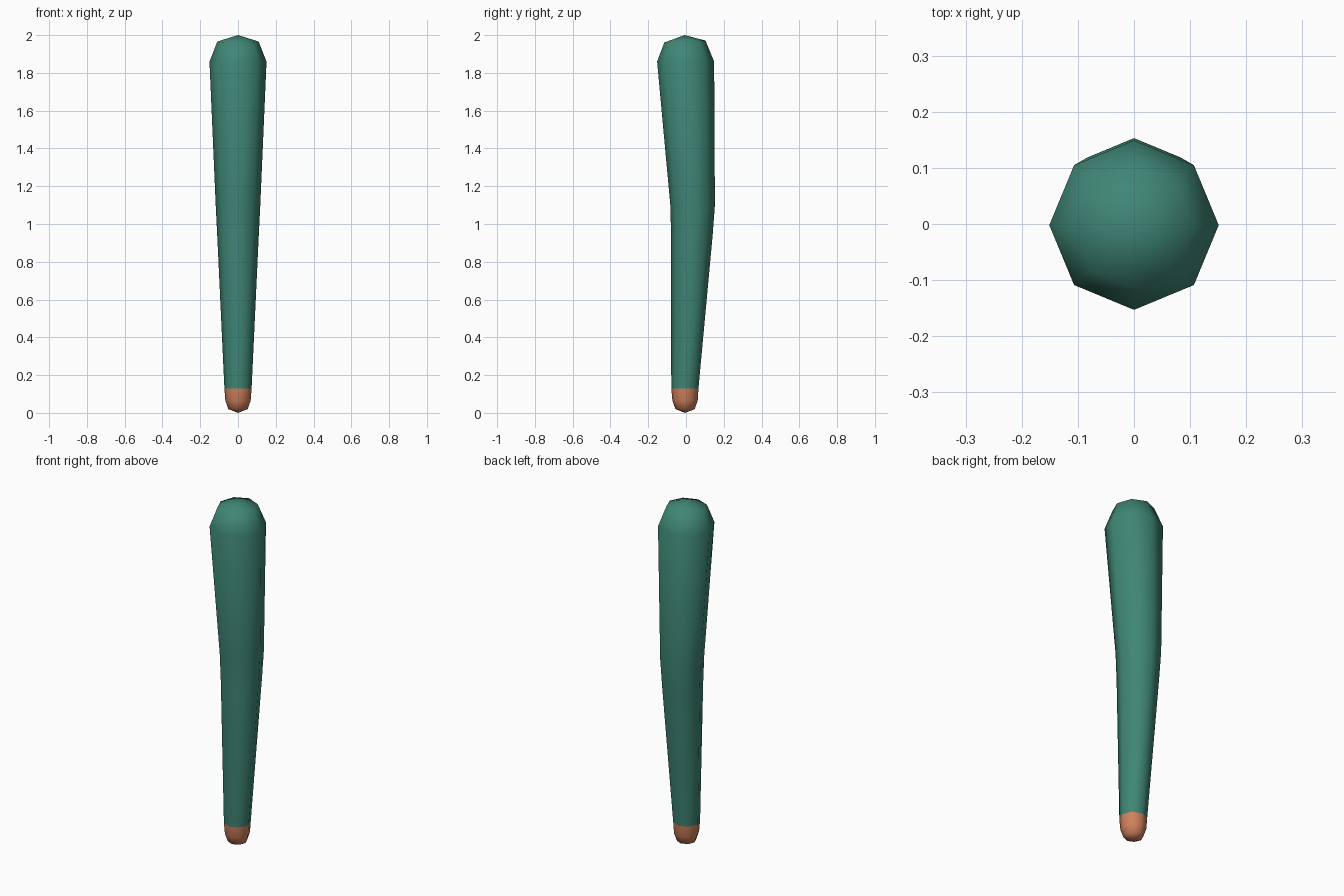
import bpy, bmesh, math

if "Cube" in bpy.data.objects:
    bpy.data.objects.remove(bpy.data.objects["Cube"])

SIDES = 8


def material(name, rgb):
    m = bpy.data.materials.new(name)
    m.diffuse_color = (*rgb, 1)
    m.use_nodes = True
    m.node_tree.nodes["Principled BSDF"].inputs["Base Color"].default_value = m.diffuse_color
    return m


sleeve_mat = material("teal cloth", (0.05, 0.24, 0.18))
skin_mat = material("warm skin", (0.64, 0.22, 0.11))

# Arm stations: height, radius, centre y, tilt (rise per unit of y)
RINGS = [
    (0.020, 0.051, -0.005, 0.0),
    (0.065, 0.067, -0.005, 0.0),
    (0.130, 0.072, -0.006, 0.0),
    (0.940, 0.110, 0.031, 0.0),
    (1.100, 0.118, 0.035, 0.0),
    (1.860, 0.151, -0.002, 0.0),
    (1.966, 0.109, -0.006, 0.05),
]
CUFF = 0.130

bm = bmesh.new()
loops = []
for z, r, yc, tilt in RINGS:
    loop = []
    for i in range(SIDES):
        a = 2 * math.pi * i / SIDES
        y = r * math.sin(a)
        loop.append(bm.verts.new((r * math.cos(a), yc + y, z + y * tilt)))
    loops.append(loop)

# Tube walls
for lo, hi in zip(loops, loops[1:]):
    for i in range(SIDES):
        j = (i + 1) % SIDES
        bm.faces.new((lo[i], lo[j], hi[j], hi[i]))

# Rounded fingertip end and shoulder end
tip = bm.verts.new((0, -0.005, 0))
crown = bm.verts.new((0, -0.008, 2.0))
for i in range(SIDES):
    j = (i + 1) % SIDES
    bm.faces.new((tip, loops[0][j], loops[0][i]))
    bm.faces.new((crown, loops[-1][i], loops[-1][j]))

# Bare hand below the cuff, sleeve above
for f in bm.faces:
    f.smooth = True
    f.material_index = 1 if f.calc_center_median().z < CUFF else 0
bmesh.ops.recalc_face_normals(bm, faces=bm.faces)

mesh = bpy.data.meshes.new("arm")
bm.to_mesh(mesh)
bm.free()
mesh.materials.append(sleeve_mat)
mesh.materials.append(skin_mat)
arm = bpy.data.objects.new("sleeved_arm", mesh)
bpy.context.collection.objects.link(arm)
